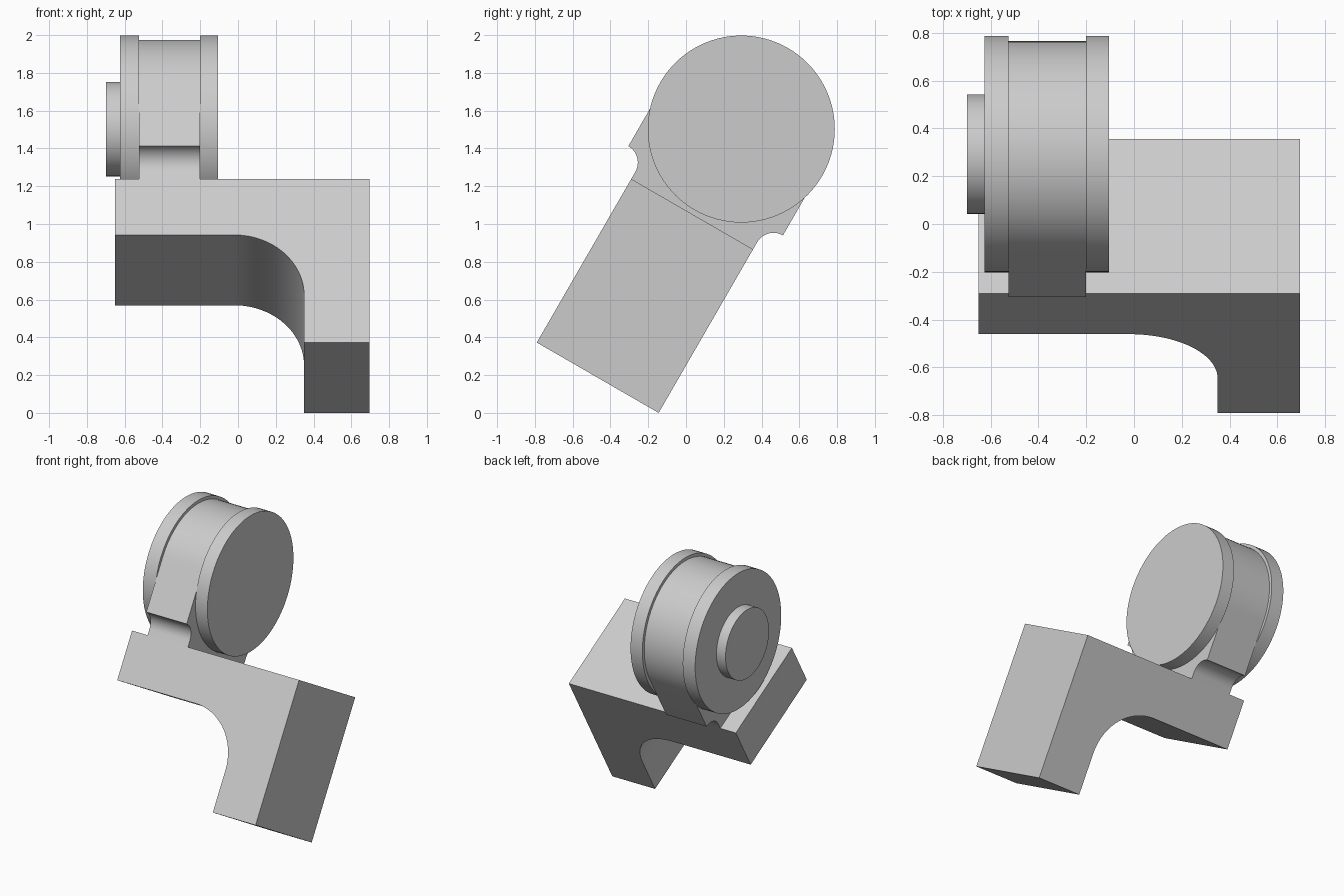
import bpy, bmesh
from math import radians, sin, cos
from mathutils import Vector

cube = bpy.data.objects.get("Cube")
if cube:
    bpy.data.objects.remove(cube, do_unlink=True)

GREY = (0.6, 0.6, 0.6, 1.0)
mat = bpy.data.materials.new("plain grey")
mat.use_nodes = True
mat.diffuse_color = GREY
mat.node_tree.nodes["Principled BSDF"].inputs["Base Color"].default_value = GREY

# All parts share one frame that leans back by 30 degrees
TILT = radians(-30)
ORIGIN = (0, -0.79, 0.3725)
DEPTH = 0.745              # block depth
MID = DEPTH / 2            # drum axis, depth
AXIS = 1.52                # drum axis, height
TOP = 1.0                  # block top


def arc(cx, cy, r, start, end, n):
    angles = [radians(start + (end - start) * i / n) for i in range(n + 1)]
    return [(cx + r * cos(a), cy + r * sin(a)) for a in angles]


def prism(name, profile, lo, hi, along_x=True):
    """Extrude a closed profile along x (profile in y, z) or along y (profile in x, z)."""
    bm = bmesh.new()
    place = (lambda p: (lo, p[0], p[1])) if along_x else (lambda p: (p[0], lo, p[1]))
    face = bm.faces.new([bm.verts.new(place(p)) for p in profile])
    ext = bmesh.ops.extrude_face_region(bm, geom=[face], use_keep_orig=True)
    moved = [g for g in ext["geom"] if isinstance(g, bmesh.types.BMVert)]
    step = Vector((hi - lo, 0, 0)) if along_x else Vector((0, hi - lo, 0))
    bmesh.ops.translate(bm, verts=moved, vec=step)
    bmesh.ops.recalc_face_normals(bm, faces=bm.faces)
    mesh = bpy.data.meshes.new(name)
    bm.to_mesh(mesh)
    bm.free()
    mesh.materials.append(mat)
    obj = bpy.data.objects.new(name, mesh)
    bpy.context.collection.objects.link(obj)
    obj.location = ORIGIN
    obj.rotation_euler.x = TILT
    bpy.ops.object.select_all(action="DESELECT")
    obj.select_set(True)
    bpy.context.view_layer.objects.active = obj
    bpy.ops.object.shade_smooth_by_angle(angle=radians(30))
    return obj


def disc(name, radius, lo, hi):
    return prism(name, arc(MID, AXIS, radius, 0, 360, 96)[:-1], lo, hi)


# L-shaped block with a rounded inner corner
block = [(-0.65, TOP), (-0.65, 0.658)]
block += arc(-0.02, 0.288, 0.37, 90, 0, 24)
block += [(0.35, 0), (0.695, 0), (0.695, TOP)]
prism("base_block", block, 0, DEPTH, along_x=False)

# Drum with straight flanks and a rounded notch on each side of the neck
R, NOTCH = 0.4725, 0.1
back = [(MID + R, TOP + 0.043 + NOTCH)]
back += arc(MID + R, TOP + 0.043, NOTCH, 90, 180, 12)[1:]
back += [(DEPTH, TOP)]
front = [(DEPTH - y, z) for y, z in reversed(back)]
drum = arc(MID, AXIS, R, 180, 0, 48) + back + front
prism("drum_and_neck", drum, -0.525, -0.2)

# End discs and the raised boss
disc("right_end_disc", 0.495, -0.625, -0.525)
disc("left_end_disc", 0.495, -0.2, -0.105)
disc("boss", 0.25, -0.698, -0.625)
